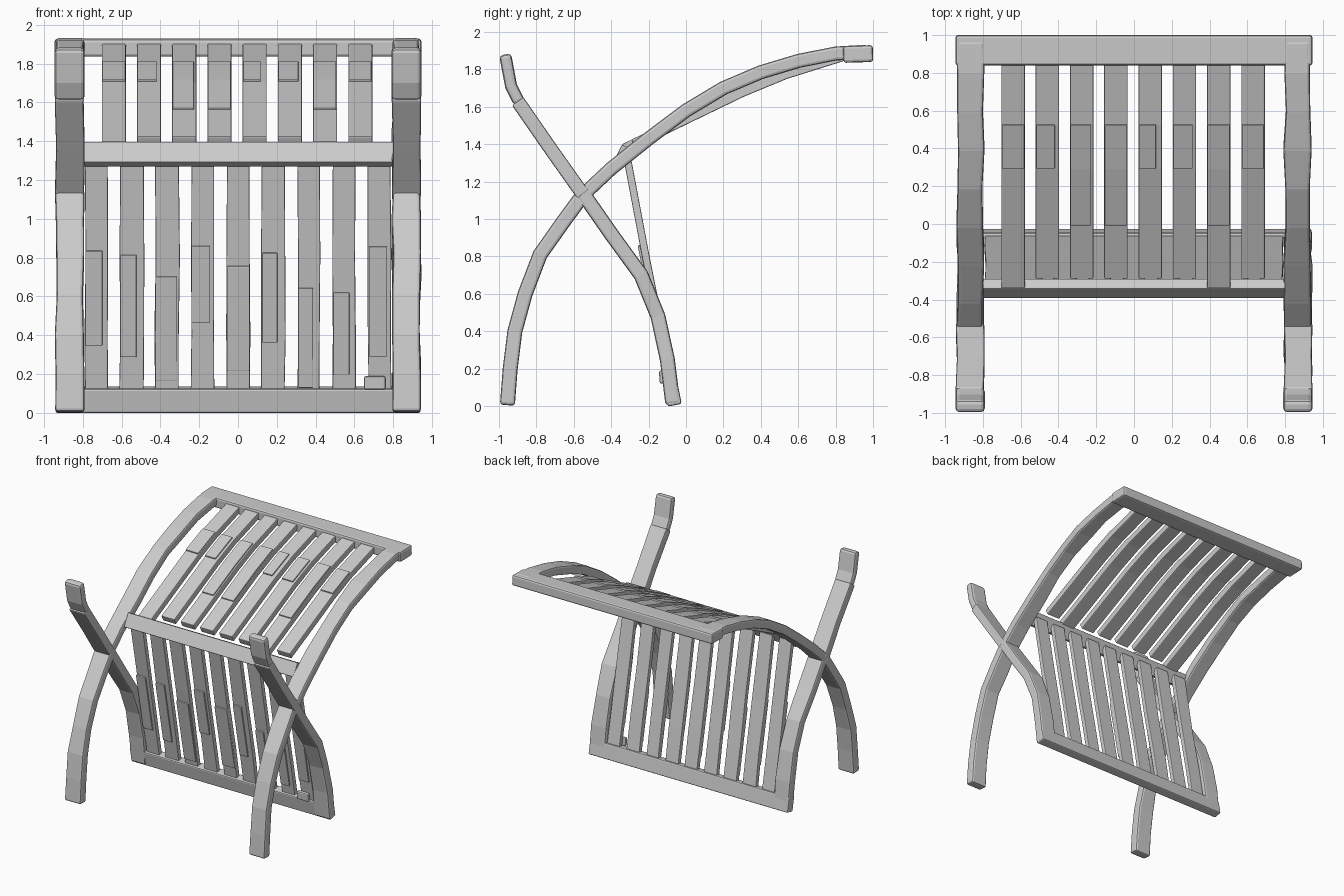
import bpy, bmesh, random
from mathutils import Vector

random.seed(4)
if "Cube" in bpy.data.objects:
    bpy.data.objects.remove(bpy.data.objects["Cube"])

wood = bpy.data.materials.new("grey_wood")
wood.use_nodes = True
wood.diffuse_color = (0.6, 0.6, 0.6, 1)
wood.node_tree.nodes["Principled BSDF"].inputs["Base Color"].default_value = (0.6, 0.6, 0.6, 1)


def beam(name, path, thick, x0, x1, bevel=0.01, rough=0.0):
    """Sweep a rectangle along a (y, z) path; it spans x0 to x1 sideways."""
    pts = [Vector((0, y, z)) for y, z in path]
    bm = bmesh.new()
    rings = []
    for i, p in enumerate(pts):
        d = (pts[min(i + 1, len(pts) - 1)] - pts[max(i - 1, 0)]).normalized()
        n = Vector((0, -d.z, d.y)) * thick / 2
        a, b = random.uniform(0, rough), random.uniform(0, rough)
        rings.append([bm.verts.new(p + n * s + Vector((x, 0, 0)))
                      for s, x in ((-1, x0 + a), (-1, x1 - b), (1, x1 - b), (1, x0 + a))])
    for r, q in zip(rings, rings[1:]):
        for k in range(4):
            m = (k + 1) % 4
            bm.faces.new((r[k], r[m], q[m], q[k]))
    bm.faces.new(rings[0][::-1])
    bm.faces.new(rings[-1])
    bmesh.ops.recalc_face_normals(bm, faces=bm.faces)
    mesh = bpy.data.meshes.new(name)
    bm.to_mesh(mesh)
    bm.free()
    mesh.materials.append(wood)
    ob = bpy.data.objects.new(name, mesh)
    bpy.context.collection.objects.link(ob)
    if bevel:
        mod = ob.modifiers.new("worn_edges", "BEVEL")
        mod.width = bevel
        mod.segments = 2
        mod.limit_method = "ANGLE"
    return ob


# Curved side frames: front foot to top of back, and back foot to arm tip
front_leg = [(-0.955, 0.005), (-0.94, 0.2), (-0.915, 0.4), (-0.86, 0.6), (-0.78, 0.81),
             (-0.66, 0.98), (-0.55, 1.13)]
seat_arc = [(-0.57, 1.11), (-0.4, 1.27), (-0.2, 1.43), (0, 1.58), (0.2, 1.7),
            (0.4, 1.785), (0.6, 1.845), (0.8, 1.885), (0.97, 1.895)]
back_leg = [(-0.07, 0.01), (-0.1, 0.25), (-0.15, 0.48), (-0.24, 0.7), (-0.4, 0.92), (-0.56, 1.15)]
arm = [(-0.55, 1.13), (-0.72, 1.37), (-0.9, 1.63)]
arm_tip = [(-0.89, 1.62), (-0.935, 1.71), (-0.967, 1.88)]

for side, x0, x1 in (("right", -0.945, -0.79), ("left", 0.79, 0.945)):
    beam("front_leg_" + side, front_leg, 0.08, x0, x1, 0.015, 0.012)
    beam("seat_arc_" + side, seat_arc, 0.075, x0, x1, 0.015, 0.015)
    beam("back_leg_" + side, back_leg, 0.08, x0, x1, 0.015, 0.012)
    beam("arm_" + side, arm, 0.075, x0, x1, 0.01, 0.01)
    beam("arm_tip_" + side, arm_tip, 0.065, x0, x1, 0.02)

# Cross rails
beam("top_rail", [(0.84, 1.88), (1.0, 1.885)], 0.09, -0.945, 0.945, 0.015)
beam("front_rail", [(-0.367, 1.28), (-0.315, 1.385)], 0.06, -0.8, 0.8, 0.006)
beam("bottom_rail", [(-0.06, 0.005), (-0.085, 0.13)], 0.075, -0.94, 0.94, 0.01)
beam("rail_chip", [(-0.125, 0.12), (-0.13, 0.19)], 0.03, 0.65, 0.76)

# Upper slats, gently bowed, with loose overlaid boards
slat_line = [(-0.3, 1.385), (0, 1.535), (0.3, 1.68), (0.53, 1.775), (0.88, 1.885)]
for i in range(8):
    x = -0.64 + i * 0.1815
    start = -0.33 if i in (0, 6) else -0.28
    path = [(start, 1.4 + (start + 0.28) * 0.5)] + slat_line[1:]
    beam(f"upper_slat_{i + 1}", path, 0.055, x - 0.062, x + 0.062, 0.006)
    off = random.uniform(-0.03, 0.0)
    board = [(y, z + 0.02) for y, z in slat_line[random.choice((1, 2)):4]]
    beam(f"upper_board_{i + 1}", board, 0.04, x - 0.06, x + 0.06 + off, 0.004)

# Lower slats, leaning from the bottom rail up to the front rail
for i in range(9):
    x = -0.73 + i * 0.1825
    w = random.uniform(0.06, 0.067)
    lean = [(-0.075, 0.08), (-0.135, 0.4), (-0.215, 0.8), (-0.315, 1.33)]
    beam(f"lower_slat_{i + 1}", lean, 0.04, x - w, x + w, 0.006, 0.008)
    low = random.uniform(0, 0.4)
    patch = [(-0.075 - 0.2 * t - 0.01, 0.08 + t) for t in (low, low + random.uniform(0.3, 0.6))]
    beam(f"lower_board_{i + 1}", patch, 0.035, x - w * 0.9, x + w * random.uniform(0.3, 1), 0.004)
